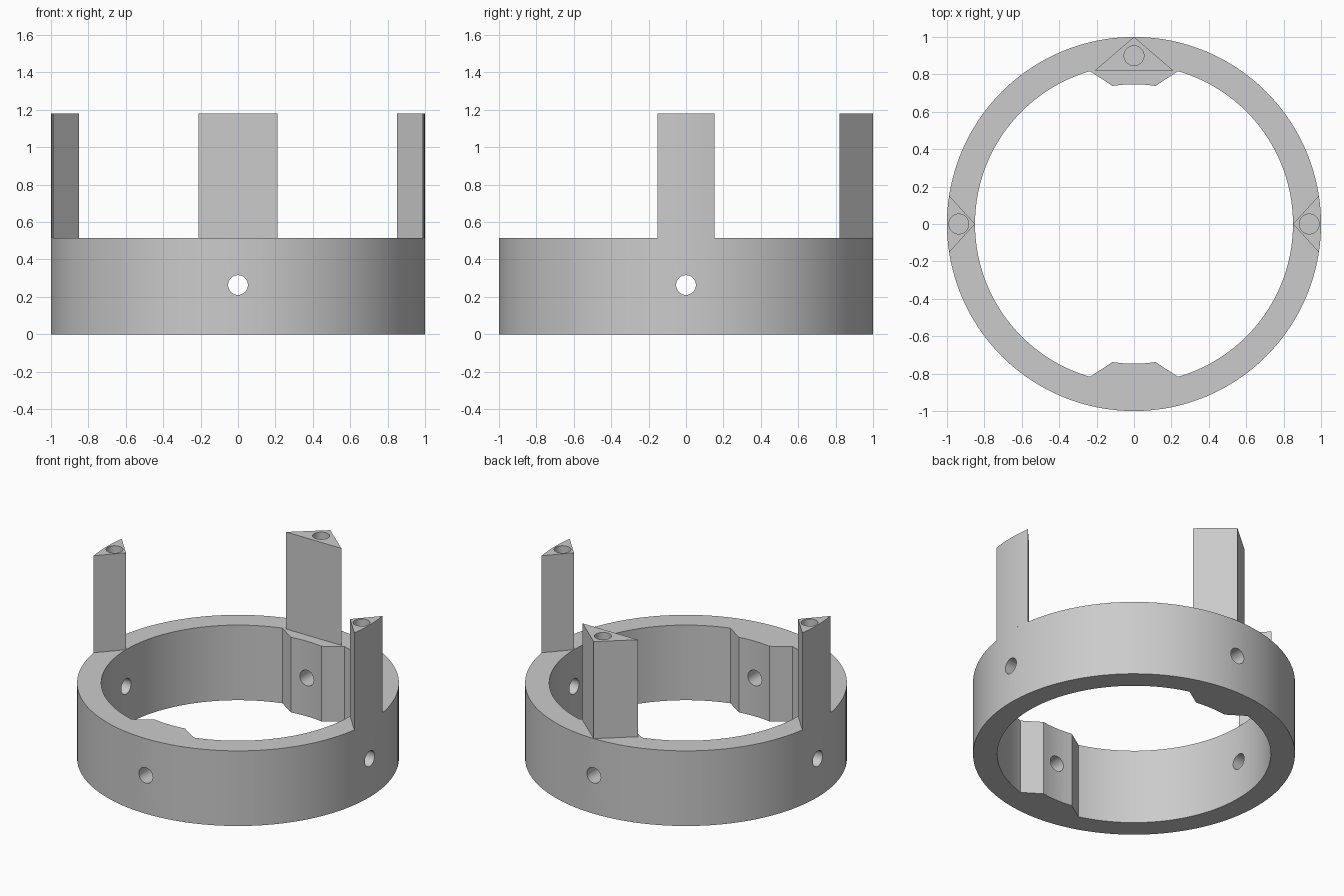
import bpy, bmesh, math

if "Cube" in bpy.data.objects:
    bpy.data.objects.remove(bpy.data.objects["Cube"])

RING_TOP, POST_TOP = 0.515, 1.18
R_OUT, R_IN, R_PAD = 1.0, 0.85, 0.747
HOLE_R, HOLE_Z, HOLE_DEPTH = 0.053, 0.263, 0.3

grey = bpy.data.materials.new("plain grey")
grey.diffuse_color = (0.6, 0.6, 0.6, 1)
grey.use_nodes = True
grey.node_tree.nodes["Principled BSDF"].inputs["Base Color"].default_value = grey.diffuse_color


def finish(name, bm):
    bmesh.ops.recalc_face_normals(bm, faces=bm.faces)
    me = bpy.data.meshes.new(name)
    bm.to_mesh(me)
    bm.free()
    me.materials.append(grey)
    ob = bpy.data.objects.new(name, me)
    bpy.context.collection.objects.link(ob)
    return ob


def cylinder(name, loc, depth, rot=(0, 0, 0)):
    bpy.ops.mesh.primitive_cylinder_add(vertices=32, radius=HOLE_R, depth=depth,
                                        location=loc, rotation=rot)
    ob = bpy.context.object
    ob.name = name
    ob.data.materials.append(grey)
    ob.hide_render = True
    return ob


def cut(ob, cutter):
    mod = ob.modifiers.new("hole", 'BOOLEAN')
    mod.operation, mod.solver, mod.object = 'DIFFERENCE', 'EXACT', cutter
    activate(ob)
    bpy.ops.object.modifier_apply(modifier=mod.name)
    bpy.data.objects.remove(cutter)


def activate(ob):
    bpy.ops.object.select_all(action='DESELECT')
    ob.select_set(True)
    bpy.context.view_layer.objects.active = ob


def smooth(ob):
    activate(ob)
    bpy.ops.object.shade_smooth_by_angle(angle=math.radians(25))


# Ring with a thickened pad at the front and the back
A_PAD, A_FOOT = math.asin(0.115 / R_PAD), math.asin(0.235 / R_IN)


def inner_point(a):
    """Inner wall point; a is the angle from +x."""
    off = abs(abs(math.remainder(a, math.tau)) - math.pi / 2)
    r = R_IN
    if off <= A_PAD + 1e-6:
        r = R_PAD
    elif off < A_FOOT - 1e-6:
        # intersection of the ray with the sloping pad side
        x0, y0 = R_PAD * math.sin(A_PAD), R_PAD * math.cos(A_PAD)
        dx, dy = R_IN * math.sin(A_FOOT) - x0, R_IN * math.cos(A_FOOT) - y0
        s, c = math.sin(off), math.cos(off)
        r = (x0 * dy - y0 * dx) / (s * dy - c * dx)
    return r * math.cos(a), r * math.sin(a)


corners = [h + k for h in (math.pi / 2, 3 * math.pi / 2)
           for k in (-A_FOOT, -A_PAD, A_PAD, A_FOOT)]
angles = [math.tau * i / 128 for i in range(128)]
angles = sorted([a for a in angles if min(abs(a - c) for c in corners) > 0.008] + corners)

bm = bmesh.new()
sections = []
for a in angles:
    xo, yo = R_OUT * math.cos(a), R_OUT * math.sin(a)
    xi, yi = inner_point(a)
    sections.append([bm.verts.new(p) for p in (
        (xo, yo, 0), (xo, yo, RING_TOP), (xi, yi, RING_TOP), (xi, yi, 0))])
for s, t in zip(sections, sections[1:] + sections[:1]):
    for k in range(4):
        j = (k + 1) % 4
        bm.faces.new((s[k], t[k], t[j], s[j]))
ring = finish("ring", bm)

# Radial screw holes through the ring
cut(ring, cylinder("hole_x", (0, 0, HOLE_Z), 3, (0, math.pi / 2, 0)))
cut(ring, cylinder("hole_y", (0, 0, HOLE_Z), 3, (math.pi / 2, 0, 0)))
smooth(ring)


# Triangular posts with a blind hole in the top
def post(name, outline, hole_xy):
    bm = bmesh.new()
    base = bm.faces.new([bm.verts.new((x, y, RING_TOP)) for x, y in outline])
    top = bmesh.ops.extrude_face_region(bm, geom=[base], use_keep_orig=True)
    bmesh.ops.translate(bm, vec=(0, 0, POST_TOP - RING_TOP),
                        verts=[v for v in top["geom"] if isinstance(v, bmesh.types.BMVert)])
    ob = finish(name, bm)
    cut(ob, cylinder(name + "_hole", (*hole_xy, POST_TOP), 2 * HOLE_DEPTH))
    smooth(ob)


post("back_post", [(-0.21, 0.82), (0.21, 0.82), (0, 1)], (0, 0.9))
half = math.asin(0.152)
arc = [half * (i / 4 - 1) for i in range(9)]
for side, name in ((1, "right_post"), (-1, "left_post")):
    outline = [(side * R_IN, 0)] + [(side * math.cos(a), math.sin(a)) for a in arc]
    post(name, outline, (side * 0.937, 0))
